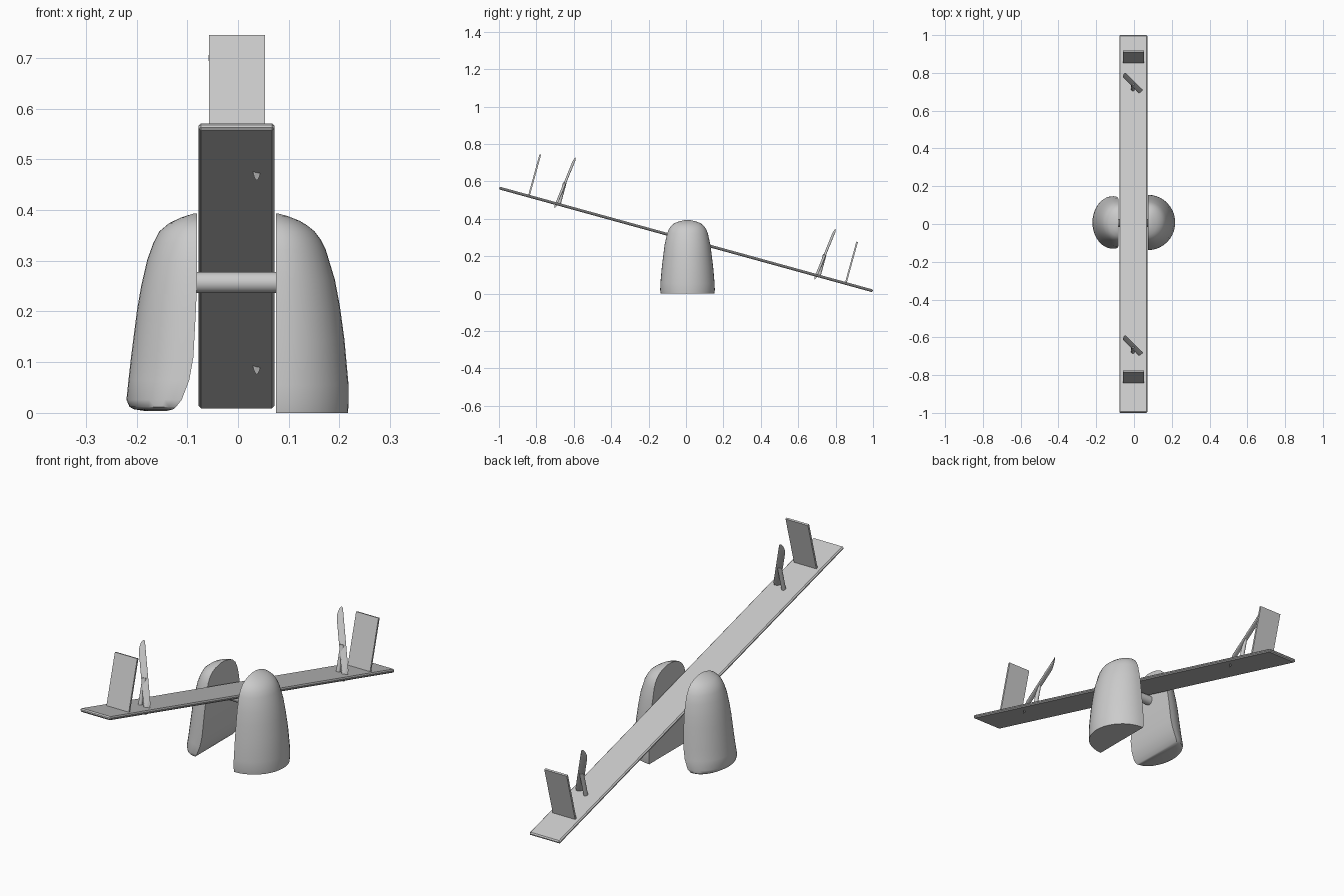
import bpy, bmesh, math
from mathutils import Vector, Matrix

if "Cube" in bpy.data.objects:
    bpy.data.objects.remove(bpy.data.objects["Cube"])

TILT = math.atan(0.2755)          # plank slopes down towards +y
ROT = Matrix.Rotation(-TILT, 4, 'X')


def finish(name, bm, angle=35):
    bmesh.ops.remove_doubles(bm, verts=bm.verts, dist=1e-5)
    bmesh.ops.recalc_face_normals(bm, faces=bm.faces)
    me = bpy.data.meshes.new(name)
    bm.to_mesh(me)
    bm.free()
    ob = bpy.data.objects.new(name, me)
    bpy.context.collection.objects.link(ob)
    bpy.ops.object.select_all(action='DESELECT')
    ob.select_set(True)
    bpy.context.view_layer.objects.active = ob
    bpy.ops.object.shade_smooth_by_angle(angle=math.radians(angle))
    return ob


def board(name, centre, size, bevel):
    bm = bmesh.new()
    bmesh.ops.create_cube(bm, size=1)
    bmesh.ops.scale(bm, vec=size, verts=bm.verts)
    if bevel:
        bmesh.ops.bevel(bm, geom=bm.edges[:], offset=bevel, segments=1, affect='EDGES')
    bm.transform(Matrix.Translation(centre) @ ROT)
    return finish(name, bm, 20)


def loft(bm, rings):
    loops = [[bm.verts.new(p) for p in r] for r in rings]
    n = len(loops[0])
    for a, b in zip(loops, loops[1:]):
        for i in range(n):
            j = (i + 1) % n
            bm.faces.new((a[i], a[j], b[j], b[i]))
    bm.faces.new(loops[0])
    bm.faces.new(loops[-1])


def rod(name, a, b, u, v, n=16):
    # rod between two points, end section spanned by vectors u and v
    a, b, u, v = map(Vector, (a, b, u, v))
    bm = bmesh.new()
    ang = [2 * math.pi * i / n for i in range(n)]
    loft(bm, [[p + u * math.cos(t) + v * math.sin(t) for t in ang] for p in (a, b)])
    return finish(name, bm)


def pedestal(name, sections, yc):
    # half-round sections: z, inner x, outer x, half depth in y
    bm = bmesh.new()
    n = 20
    rings = []
    for z, xi, xo, hw in sections:
        ring = []
        for i in range(n + 1):
            t = math.pi * i / n
            ring.append((xi + (xo - xi) * math.sin(t), yc - hw * math.cos(t), z))
        rings.append(ring)
    loft(bm, rings)
    return finish(name, bm, 45)


# plank
board("plank", (-0.003, 0, 0.29), (0.15, 2.072, 0.015), 0.005)

# pivot axle under the plank
rod("axle", (-0.085, 0.005, 0.257), (0.08, 0.005, 0.257), (0, 0.021, 0), (0, 0, 0.021), 24)

# backrests and handles, repeated at both ends
for side, back, grip in (("high", 0, 0), ("low", 1.694, 1.39)):
    bz = -0.2755 * back
    board("backrest_" + side, (-0.002, -0.809 + back, 0.635 + bz), (0.11, 0.009, 0.226), 0)
    off = Vector((0, grip, -0.2755 * grip))
    rod("handle_bar_" + side, Vector((0.037, -0.69, 0.487)) + off,
        Vector((-0.05, -0.603, 0.70)) + off, (0, 0.012, 0.028), (0.008, 0.007, 0))
    rod("handle_post_" + side, Vector((-0.006, -0.68, 0.475)) + off,
        Vector((-0.006, -0.648, 0.593)) + off, (0.009, 0, 0), (0, 0.009, -0.0025))

# right pedestal: flat inner face and flat base
R = 0.075
pedestal("pedestal_right", [
    (0.0, R, 0.217, 0.143), (0.02, R, 0.218, 0.146), (0.055, R, 0.218, 0.145),
    (0.144, R, 0.210, 0.137), (0.21, R, 0.201, 0.129), (0.263, R, 0.191, 0.122),
    (0.322, R, 0.173, 0.109), (0.342, R, 0.163, 0.101), (0.358, R, 0.151, 0.091),
    (0.37, R, 0.136, 0.078), (0.379, R, 0.121, 0.064), (0.388, R, 0.098, 0.04),
    (0.393, R, 0.08, 0.012)], 0.008)

# left pedestal: inner face rounds away towards the base
L = -0.081
pedestal("pedestal_left", [
    (0.004, -0.14, -0.185, 0.10), (0.007, -0.128, -0.205, 0.125), (0.012, -0.122, -0.214, 0.134),
    (0.026, -0.111, -0.22, 0.139), (0.065, -0.096, -0.216, 0.138), (0.11, -0.088, -0.211, 0.135),
    (0.204, -0.083, -0.199, 0.127), (0.25, L, -0.191, 0.121), (0.302, L, -0.179, 0.112),
    (0.335, L, -0.167, 0.102), (0.358, L, -0.155, 0.09), (0.374, L, -0.136, 0.074),
    (0.385, L, -0.113, 0.05), (0.393, L, -0.088, 0.014)], 0.008)
